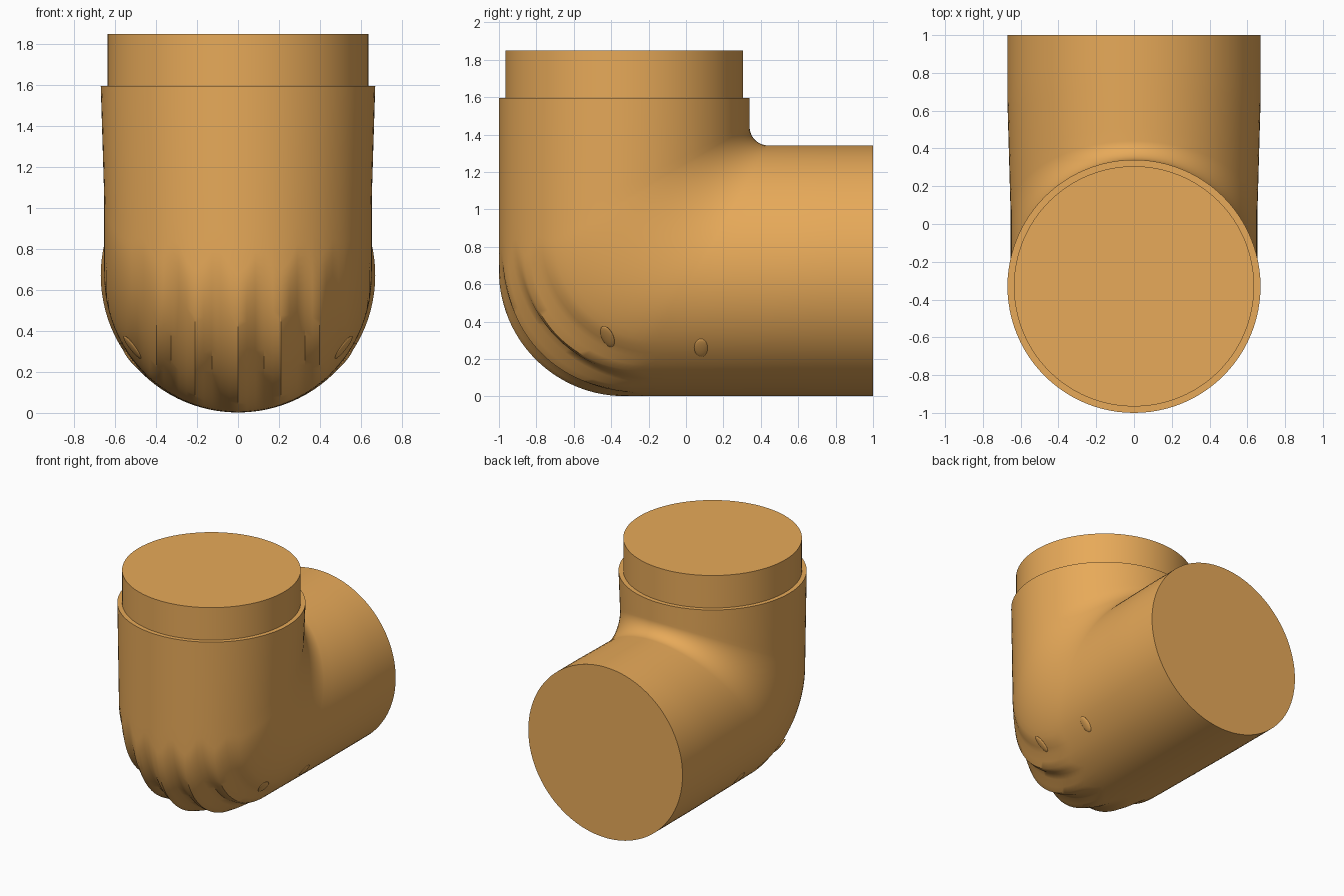
import bpy, bmesh, math
from mathutils import Vector
from mathutils.bvhtree import BVHTree

if "Cube" in bpy.data.objects:
    bpy.data.objects.remove(bpy.data.objects["Cube"])

R, AXIS_Y, AXIS_Z = 0.67, -0.33, 0.672
TOP, END = 1.595, 1.0
SIDES, ARC, LEG = 96, 28, 8

mat = bpy.data.materials.new("orange_plastic")
mat.diffuse_color = (0.80, 0.40, 0.10, 1)
mat.use_nodes = True
mat.node_tree.nodes["Principled BSDF"].inputs["Base Color"].default_value = mat.diffuse_color


def finish(bm, name, smooth=35):
    bmesh.ops.recalc_face_normals(bm, faces=bm.faces[:])
    me = bpy.data.meshes.new(name)
    bm.to_mesh(me)
    ob = bpy.data.objects.new(name, me)
    bpy.context.collection.objects.link(ob)
    me.materials.append(mat)
    bpy.ops.object.select_all(action='DESELECT')
    ob.select_set(True)
    bpy.context.view_layer.objects.active = ob
    bpy.ops.object.shade_smooth_by_angle(angle=math.radians(smooth))
    return ob


def pipe_line(a):
    """One lengthwise line of the elbow; a = 0 is the outer heel."""
    x, d = R * math.sin(a), -R * math.cos(a)
    cy, cz = AXIS_Y + d, AXIS_Z + d
    # bend radius: wide at the heel, tight at the inner corner
    r = 0.385 - 0.285 * d / R
    # shallow creases moulded into the heel
    off = abs((math.degrees(a) + 180) % 360 - 180)
    if off < 57:
        r += 0.13 * math.sin(math.pi * off / 19) ** 2 * min(1, (57 - off) / 19)
    pts = []
    for i in range(LEG):
        u = i / LEG
        pts.append((x * (1 - 0.025 * u), cy, TOP + (cz + r - TOP) * u))
    for i in range(ARC + 1):
        t = math.pi / 2 * i / ARC
        pts.append((x * 0.975, cy + r * (1 - math.cos(t)), cz + r * (1 - math.sin(t))))
    for i in range(1, LEG + 1):
        u = i / LEG
        pinch = 0.025 * max(0, 1 - 1.6 * u)
        pts.append((x * (1 - pinch), cy + r + (END - cy - r) * u, cz))
    return pts


# elbow body
bm = bmesh.new()
lines = [[bm.verts.new(p) for p in pipe_line(2 * math.pi * i / SIDES)] for i in range(SIDES)]
for i, a in enumerate(lines):
    b = lines[(i + 1) % SIDES]
    for j in range(len(a) - 1):
        bm.faces.new((a[j], b[j], b[j + 1], a[j + 1]))
bm.faces.new([l[0] for l in lines])
bm.faces.new([l[-1] for l in lines])
bmesh.ops.recalc_face_normals(bm, faces=bm.faces[:])
tree = BVHTree.FromBMesh(bm)
finish(bm, "elbow_body")
bm.free()

# narrower spigot on the upright end
bm = bmesh.new()
bmesh.ops.create_cone(bm, cap_ends=True, segments=SIDES, radius1=0.636, radius2=0.636, depth=0.27)
bmesh.ops.translate(bm, verts=bm.verts[:], vec=(0, AXIS_Y, 1.85 - 0.135))
finish(bm, "spigot")
bm.free()

# small oval pips on both flanks
for side, label in ((1, "right"), (-1, "left")):
    for k, (y, z, length) in enumerate(((-0.42, 0.32, 0.072), (0.08, 0.26, 0.062))):
        loc, nor, _, _ = tree.ray_cast(Vector((2 * side, y, z)), Vector((-side, 0, 0)))
        bm = bmesh.new()
        bmesh.ops.create_uvsphere(bm, u_segments=24, v_segments=12, radius=1)
        bmesh.ops.scale(bm, vec=(0.036, length, 0.010), verts=bm.verts[:])
        bmesh.ops.rotate(bm, verts=bm.verts[:], matrix=nor.to_track_quat('Z', 'Y').to_matrix())
        bmesh.ops.translate(bm, verts=bm.verts[:], vec=loc)
        finish(bm, f"{label}_pip_{k + 1}")
        bm.free()
